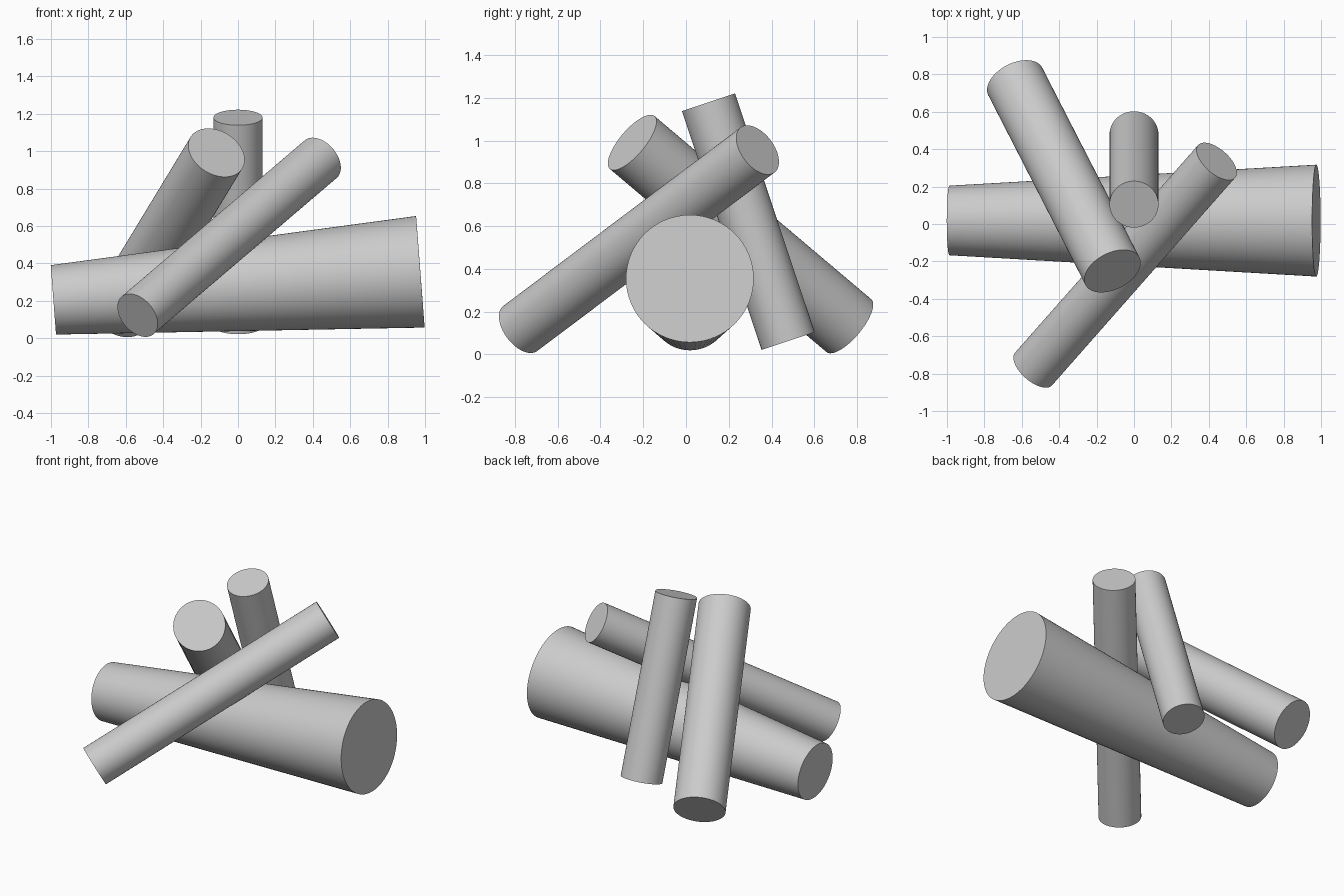
import bpy
import math
from mathutils import Vector

if "Cube" in bpy.data.objects:
    bpy.data.objects.remove(bpy.data.objects["Cube"])


def add_log(name, start, end, r_start, r_end):
    """Capped round log running between two end centres."""
    a, b = Vector(start), Vector(end)
    axis = b - a
    bpy.ops.mesh.primitive_cone_add(
        vertices=64, radius1=r_start, radius2=r_end,
        depth=axis.length, location=(a + b) / 2,
        rotation=axis.to_track_quat('Z', 'Y').to_euler())
    log = bpy.context.object
    log.name = name
    bpy.ops.object.shade_smooth_by_angle(angle=math.radians(30))
    return log


# Thick tapered log lying across the pile
add_log("main_log", (-0.987, 0.019, 0.205), (0.975, 0.018, 0.355), 0.186, 0.299)
# Slim log leaning over from the front left
add_log("front_log", (-0.537, -0.775, 0.122), (0.442, 0.335, 0.957), 0.132, 0.132)
# Medium log leaning over from the back left
add_log("back_left_log", (-0.635, 0.762, 0.135), (-0.115, -0.252, 0.992), 0.162, 0.162)
# Steep log leaning against the back
add_log("back_log", (0.0, 0.478, 0.063), (0.0, 0.105, 1.18), 0.131, 0.131)
